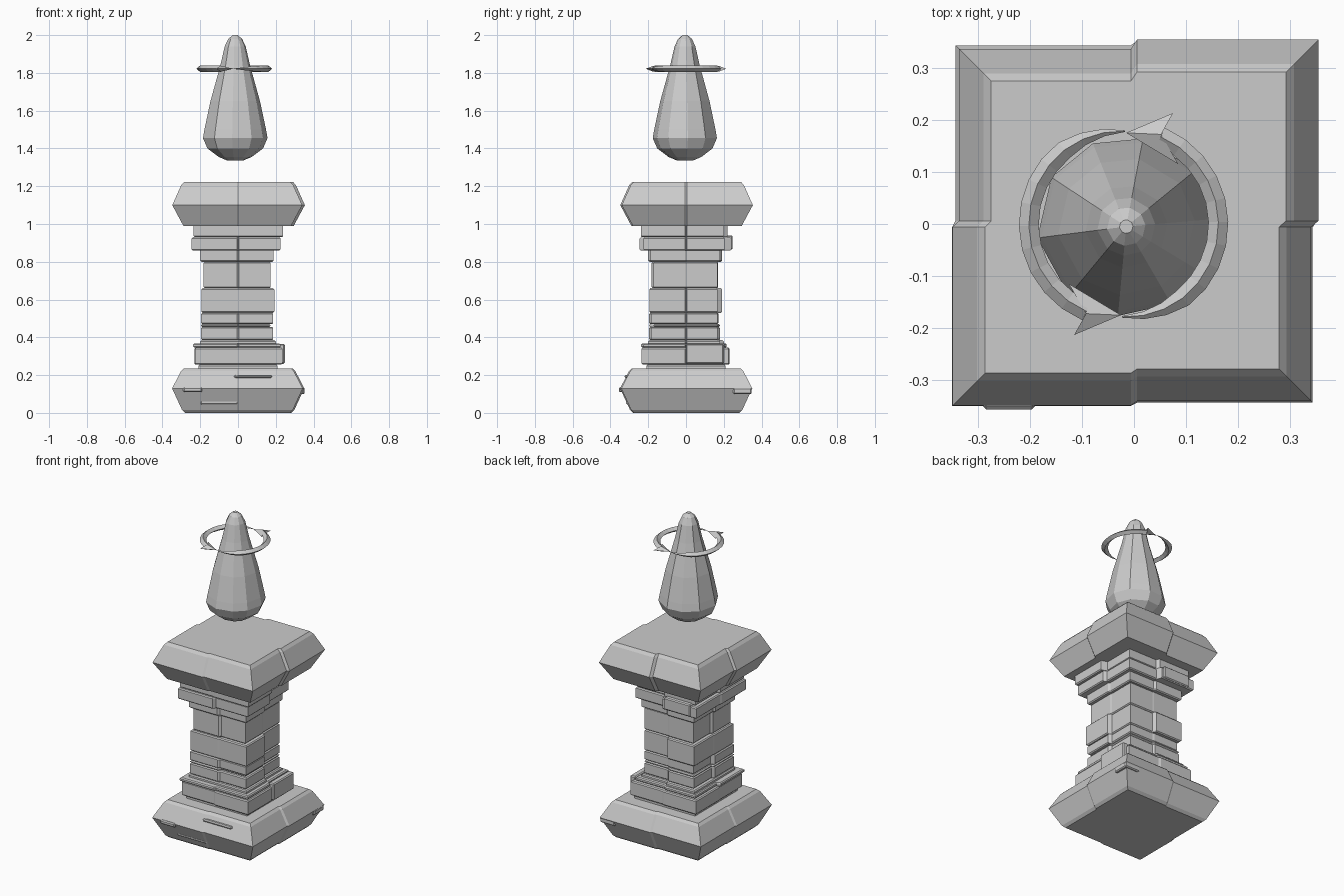
import bpy, bmesh, random
from math import pi, sin, cos, radians
from mathutils import Matrix, Vector

if "Cube" in bpy.data.objects:
    bpy.data.objects.remove(bpy.data.objects["Cube"])

random.seed(4)


def finish(name, bm):
    bmesh.ops.remove_doubles(bm, verts=bm.verts, dist=1e-5)
    bmesh.ops.recalc_face_normals(bm, faces=bm.faces)
    me = bpy.data.meshes.new(name)
    bm.to_mesh(me)
    bm.free()
    ob = bpy.data.objects.new(name, me)
    bpy.context.collection.objects.link(ob)
    return ob


def loft(bm, rings):
    """Skin closed rings of equal length and cap both ends."""
    vs = [[bm.verts.new(p) for p in r] for r in rings]
    n = len(vs[0])
    for a, b in zip(vs, vs[1:]):
        for i in range(n):
            j = (i + 1) % n
            bm.faces.new((a[i], a[j], b[j], b[i]))
    bm.faces.new(vs[0][::-1])
    bm.faces.new(vs[-1])


def stepped_ring(z, halves, g=0.006):
    """Square ring whose four quadrants (FR, BR, BL, FL) have their own half size."""
    pts = []
    for k, h in enumerate(halves):
        rot = Matrix.Rotation(k * pi / 2, 3, 'Z')
        pts += [rot @ Vector(p) for p in ((g, -h, z), (h, -h, z), (h, -g, z))]
    return pts


def slab(name, profile, offs):
    bm = bmesh.new()
    loft(bm, [stepped_ring(z, [h + o for o in offs]) for z, h in profile])
    return finish(name, bm)


def courses(name, bands, c=0.006):
    """Stack of stone courses with chamfered joints."""
    bm = bmesh.new()
    rings = []
    for z0, z1, hs in bands:
        small = [h - c for h in hs]
        rings += [stepped_ring(z0, small), stepped_ring(z0 + c, hs),
                  stepped_ring(z1 - c, hs), stepped_ring(z1, small)]
    loft(bm, rings)
    return finish(name, bm)


def plate(name, x, y, z):
    bm = bmesh.new()
    bmesh.ops.create_cube(bm, size=1)
    for v in bm.verts:
        v.co = Vector([sum(r) / 2 + c * (r[1] - r[0]) for r, c in zip((x, y, z), v.co)])
    bmesh.ops.bevel(bm, geom=bm.edges[:], offset=0.006, segments=1, affect='EDGES')
    return finish(name, bm)


# Base and cap slabs
slab("base_slab", [(0.0, 0.275), (0.015, 0.29), (0.13, 0.343), (0.222, 0.295), (0.236, 0.28)],
     (0.0, 0.008, 0.0, 0.006))
slab("cap_slab", [(0.99, 0.283), (1.10, 0.342), (1.205, 0.295), (1.222, 0.28)],
     (-0.002, 0.012, -0.006, 0.006))

# Plinth, shaft and collar stonework
courses("plinth", [(0.23, 0.255, (.21, .21, .21, .21)),
                   (0.255, 0.345, (.235, .225, .23, .228)),
                   (0.345, 0.368, (.225, .205, .215, .237))])
courses("shaft", [(0.36, 0.385, (.2, .18, .2, .2)),
                  (0.385, 0.455, (.186, .168, .18, .195)),
                  (0.455, 0.470, (.172, .168, .18, .195)),
                  (0.470, 0.53, (.186, .168, .172, .195)),
                  (0.53, 0.66, (.192, .168, .19, .193)),
                  (0.66, 0.80, (.172, .168, .17, .182)),
                  (0.80, 0.87, (.188, .18, .19, .2))])
courses("collar", [(0.86, 0.93, (.225, .205, .24, .245)),
                   (0.93, 0.995, (.238, .2, .22, .235))])

# Raised chips of stone
plate("plinth_chip", (.21, .248), (0.0, .2), (.26, .365))
plate("collar_chip", (-.2, -.02), (.2, .247), (.865, .94))
plate("base_chip_front", (-.2, -.0), (-.317, -.27), (.045, .065))
plate("base_chip_top", (-.02, .18), (-.325, -.27), (.185, .2))
plate("base_chip_corner", (.25, .353), (.25, .348), (.10, .132))
plate("base_chip_edge", (-.29, -.19), (-.356, -.3), (.11, .135))
plate("cap_chip", (.28, .325), (.17, .29), (1.13, 1.155))

# Faceted floating drop
bm = bmesh.new()
sides = 10
twist = [random.uniform(-0.12, 0.12) for _ in range(sides)]
rings = []
for z, r in ((1.335, .04), (1.355, .088), (1.40, .148), (1.455, .172), (1.50, .164),
             (1.65, .132), (1.84, .079), (1.94, .056), (1.98, .037), (2.0, .013)):
    rings.append([(-0.015 + r * cos(a), -0.005 + r * sin(a), z)
                  for a in (2 * pi * i / sides + twist[i] + 0.15 for i in range(sides))])
loft(bm, rings)
finish("drop", bm)

# Two curved arrows circling the drop
ZC = 1.822
for k in range(2):
    bm = bmesh.new()
    rings = []
    n = 12
    for i in range(n + 1):
        t = i / n
        a = radians(-91 + 158 * t)
        w = min(1, 0.08 + t * 3.5)
        r0 = 0.178 + 0.004 * w
        rings.append([((r0 + dr * w) * cos(a), (r0 + dr * w) * sin(a), ZC + dz * w)
                      for dr, dz in ((.019, 0), (0, .016), (-.019, 0), (0, -.016))])
    loft(bm, rings)
    tip, out, inn = [bm.verts.new((x, y, ZC)) for x, y in ((.005, .175), (.095, .213), (.105, .115))]
    top, bot = [bm.verts.new((.072, .172, ZC + s * .016)) for s in (1, -1)]
    for m in (top, bot):
        bm.faces.new((tip, out, m))
        bm.faces.new((tip, m, inn))
    bm.faces.new((out, top, bot))
    bm.faces.new((inn, top, bot))
    bmesh.ops.rotate(bm, verts=bm.verts, cent=(0, 0, 0), matrix=Matrix.Rotation(k * pi, 3, 'Z'))
    bmesh.ops.translate(bm, verts=bm.verts, vec=(-0.02, 0, 0))
    finish(("turn_arrow_right", "turn_arrow_left")[k], bm)
